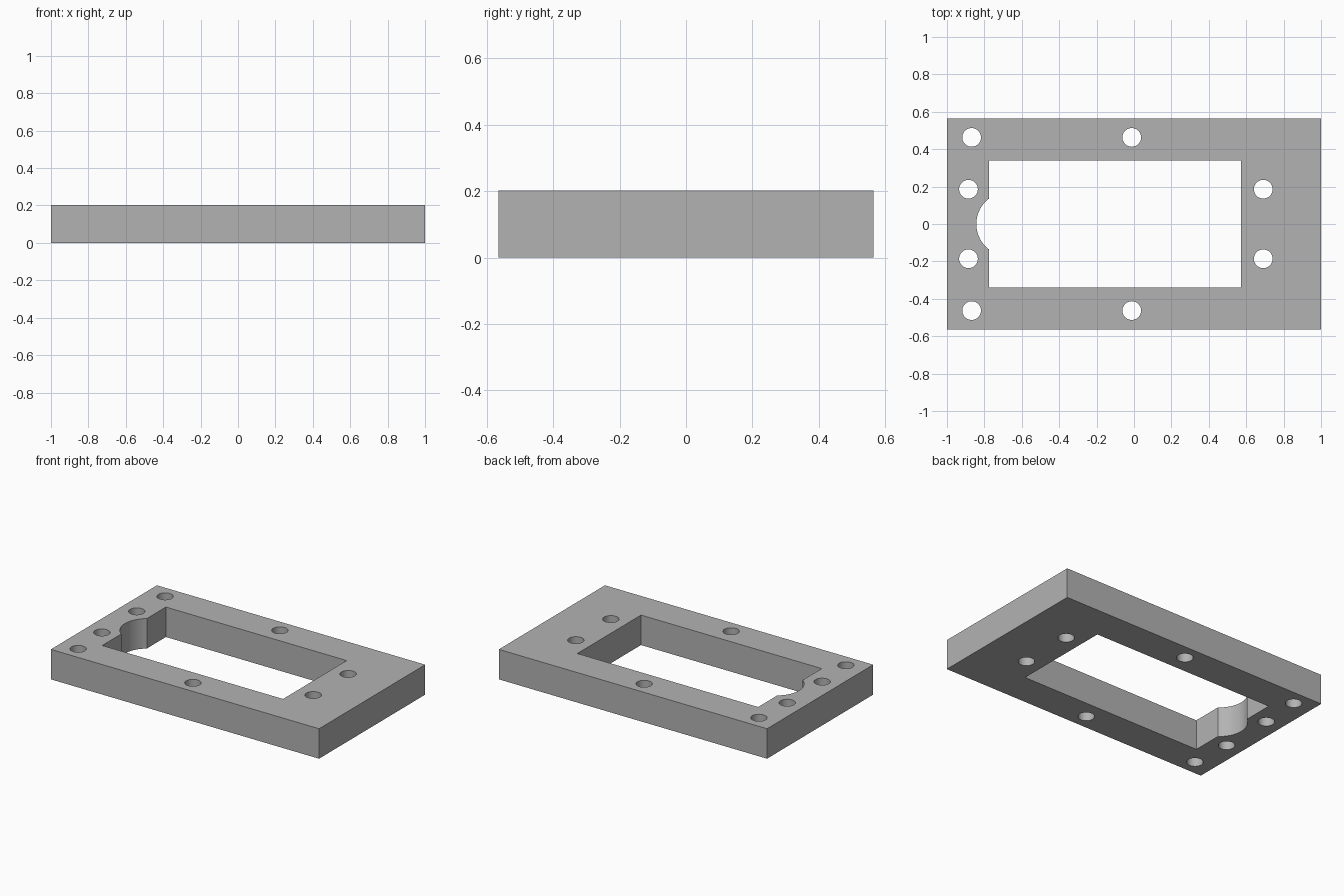
import bpy

default = bpy.data.objects.get("Cube")
if default:
    bpy.data.objects.remove(default, do_unlink=True)

LENGTH, WIDTH, THICK = 2.0, 1.13, 0.202
HOLE_RADIUS = 0.05

grey = bpy.data.materials.new("plain grey")
grey.use_nodes = True
colour = (0.45, 0.45, 0.45, 1)
grey.diffuse_color = colour
grey.node_tree.nodes["Principled BSDF"].inputs["Base Color"].default_value = colour


def box(name, x0, x1, y0, y1, z0, z1):
    bpy.ops.mesh.primitive_cube_add(
        size=1, location=((x0 + x1) / 2, (y0 + y1) / 2, (z0 + z1) / 2))
    ob = bpy.context.object
    ob.name = name
    ob.scale = (x1 - x0, y1 - y0, z1 - z0)
    bpy.ops.object.transform_apply(location=True, rotation=False, scale=True)
    return ob


def cylinder(name, x, y, radius, sides):
    bpy.ops.mesh.primitive_cylinder_add(
        vertices=sides, radius=radius, depth=THICK * 2, location=(x, y, THICK / 2))
    ob = bpy.context.object
    ob.name = name
    return ob


# Solid plate
plate = box("mounting_plate", -LENGTH / 2, LENGTH / 2, -WIDTH / 2, WIDTH / 2, 0, THICK)
plate.data.materials.append(grey)

# Rectangular opening with a rounded notch at one end
cutters = [box("opening_cutter", -0.775, 0.573, -0.339, 0.339, -0.1, THICK + 0.1),
           cylinder("notch_cutter", -0.673, 0, 0.17, 64)]

# Screw holes in mirrored pairs
for x, y in ((-0.868, 0.463), (-0.012, 0.463), (-0.885, 0.186), (0.691, 0.186)):
    for side in (-1, 1):
        cutters.append(cylinder("screw_hole_cutter", x, y * side, HOLE_RADIUS, 40))

# Cut everything through the plate
bpy.ops.object.select_all(action="DESELECT")
plate.select_set(True)
bpy.context.view_layer.objects.active = plate
for cutter in cutters:
    cutter.hide_render = True
    cut = plate.modifiers.new(cutter.name, "BOOLEAN")
    cut.operation = "DIFFERENCE"
    cut.solver = "EXACT"
    cut.object = cutter
    bpy.ops.object.modifier_apply(modifier=cut.name)
for cutter in cutters:
    bpy.data.objects.remove(cutter, do_unlink=True)

# Round walls smooth, edges sharp
bpy.ops.object.shade_smooth_by_angle()
